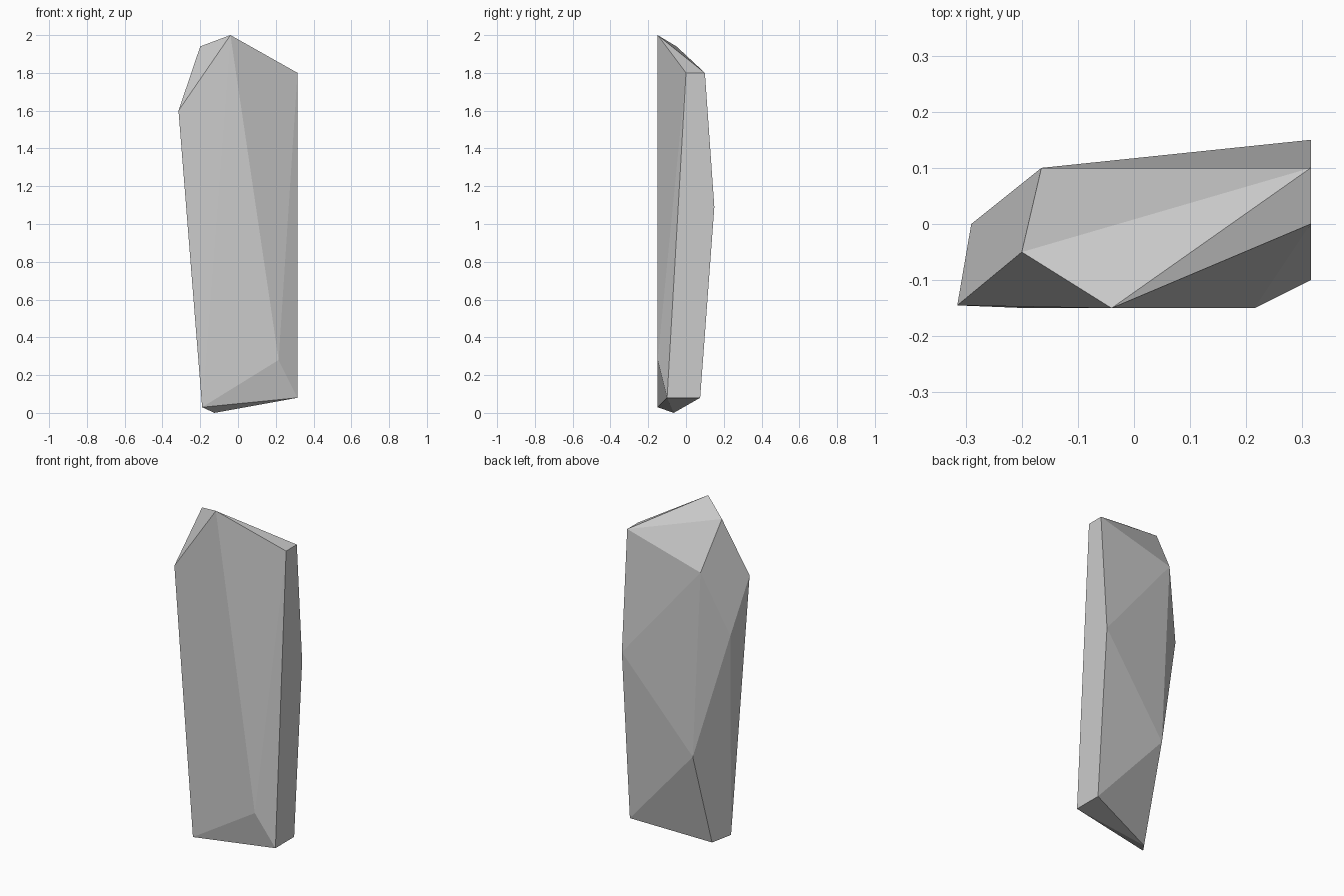
import bpy, bmesh

# Corner points of the faceted standing stone
corners = [
    # crown
    (-0.04, -0.15, 2.0), (-0.20, -0.05, 1.94), (0.315, 0.0, 1.8), (0.315, 0.10, 1.8),
    # shoulders and back ridge
    (-0.315, -0.145, 1.6), (-0.165, 0.10, 1.67), (-0.29, 0.0, 1.29),
    (0.315, 0.15, 1.09), (-0.113, 0.098, 0.565),
    # foot
    (0.215, -0.15, 0.28), (0.315, -0.10, 0.08), (0.315, 0.075, 0.08),
    (-0.19, -0.15, 0.03), (-0.125, -0.065, 0.0),
]

# Wrap the corners in a closed, flat-shaded convex shell
bm = bmesh.new()
for co in corners:
    bm.verts.new(co)
bmesh.ops.convex_hull(bm, input=bm.verts[:])
bmesh.ops.recalc_face_normals(bm, faces=bm.faces[:])

mesh = bpy.data.meshes.new("standing_stone")
bm.to_mesh(mesh)
bm.free()
stone = bpy.data.objects.new("standing_stone", mesh)
bpy.context.collection.objects.link(stone)
